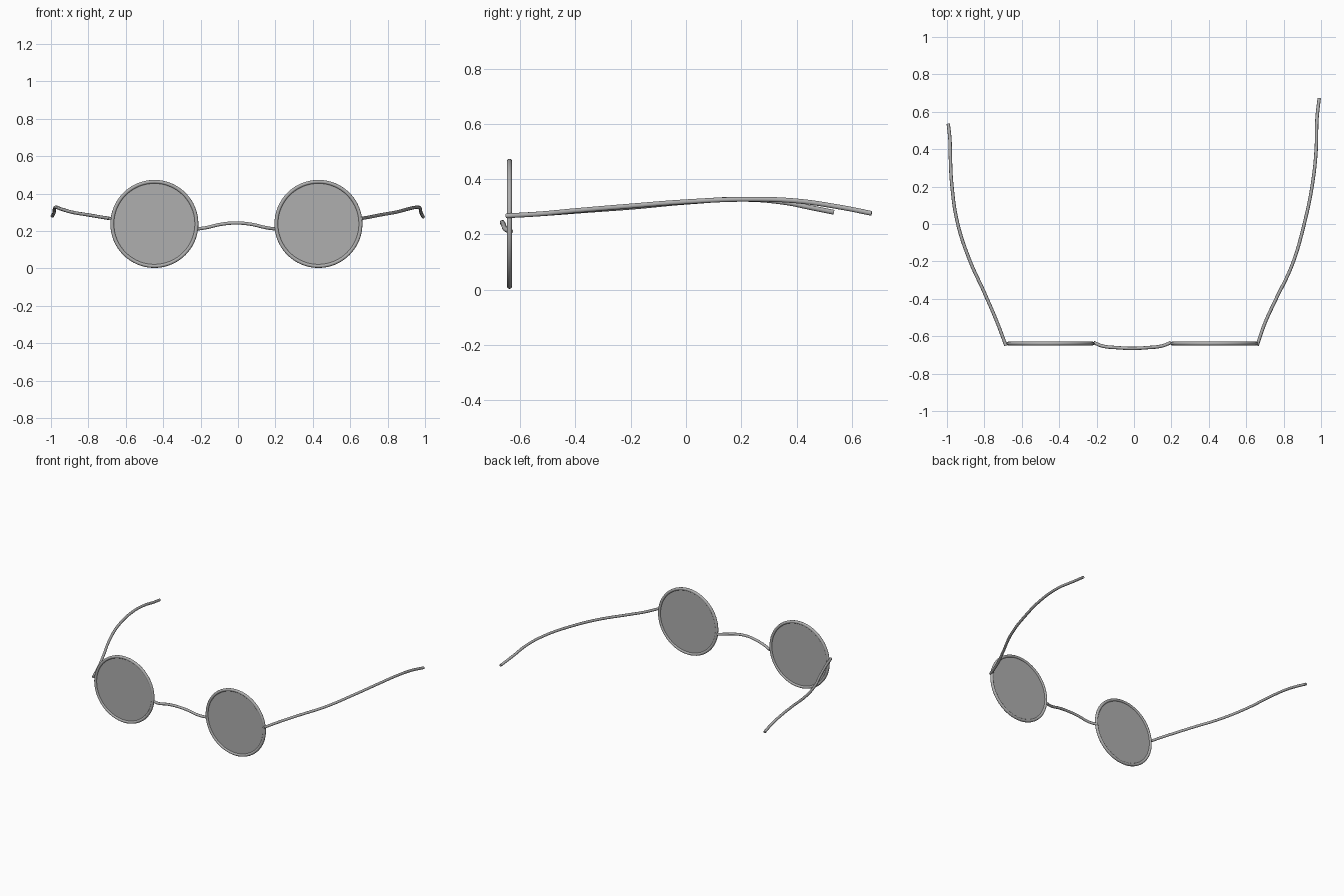
import bpy
from math import radians

if "Cube" in bpy.data.objects:
    bpy.data.objects.remove(bpy.data.objects["Cube"])

FRONT_Y = -0.639
WIRE = 0.009
LENS_Z = 0.238

# Dark grey used for the whole frame and lenses
grey = bpy.data.materials.new("dark_grey")
grey.diffuse_color = (0.43, 0.43, 0.43, 1)
grey.use_nodes = True
grey.node_tree.nodes["Principled BSDF"].inputs["Base Color"].default_value = grey.diffuse_color


def finish(obj, name):
    obj.name = name
    bpy.ops.object.select_all(action='DESELECT')
    obj.select_set(True)
    bpy.context.view_layer.objects.active = obj
    if obj.type == 'CURVE':
        bpy.ops.object.convert(target='MESH')
        obj = bpy.context.view_layer.objects.active
    obj.data.materials.clear()
    obj.data.materials.append(grey)
    bpy.ops.object.shade_smooth_by_angle(angle=radians(40))


def wire(name, points):
    """Round wire running smoothly through the given points."""
    curve = bpy.data.curves.new(name, 'CURVE')
    curve.dimensions = '3D'
    curve.bevel_depth = WIRE
    curve.bevel_resolution = 3
    curve.resolution_u = 8
    curve.use_fill_caps = True
    spline = curve.splines.new('BEZIER')
    spline.bezier_points.add(len(points) - 1)
    for bp, co in zip(spline.bezier_points, points):
        bp.co = co
        bp.handle_left_type = bp.handle_right_type = 'AUTO'
    obj = bpy.data.objects.new(name, curve)
    bpy.context.collection.objects.link(obj)
    finish(obj, name)


# Round rims with flat lenses
for side, x in (("left", -0.447), ("right", 0.430)):
    loc, rot = (x, FRONT_Y, LENS_Z), (radians(90), 0, 0)
    bpy.ops.mesh.primitive_torus_add(major_radius=0.2255, minor_radius=0.0098,
                                     major_segments=64, minor_segments=14,
                                     location=loc, rotation=rot)
    finish(bpy.context.object, side + "_rim")
    bpy.ops.mesh.primitive_cylinder_add(vertices=64, radius=0.223, depth=0.005,
                                        location=loc, rotation=rot)
    finish(bpy.context.object, side + "_lens")

# Arched nose bridge
wire("bridge", [(-0.215, -0.634, 0.211), (-0.17, -0.652, 0.218), (-0.09, -0.661, 0.236),
                (-0.01, -0.665, 0.243), (0.07, -0.661, 0.236), (0.15, -0.652, 0.218),
                (0.197, -0.634, 0.211)])

# Bowed temple arms, slightly different in length
wire("left_temple", [(-0.685, -0.65, 0.267), (-0.73, -0.53, 0.274), (-0.80, -0.367, 0.286),
                     (-0.88, -0.19, 0.299), (-0.944, 0.008, 0.317), (-0.974, 0.21, 0.327),
                     (-0.982, 0.36, 0.315), (-0.984, 0.45, 0.297), (-0.993, 0.535, 0.280)])
wire("right_temple", [(0.658, -0.65, 0.267), (0.70, -0.53, 0.274), (0.755, -0.41, 0.285),
                      (0.845, -0.22, 0.301), (0.91, 0.0, 0.318), (0.955, 0.22, 0.327),
                      (0.974, 0.40, 0.321), (0.978, 0.56, 0.298), (0.990, 0.672, 0.276)])
